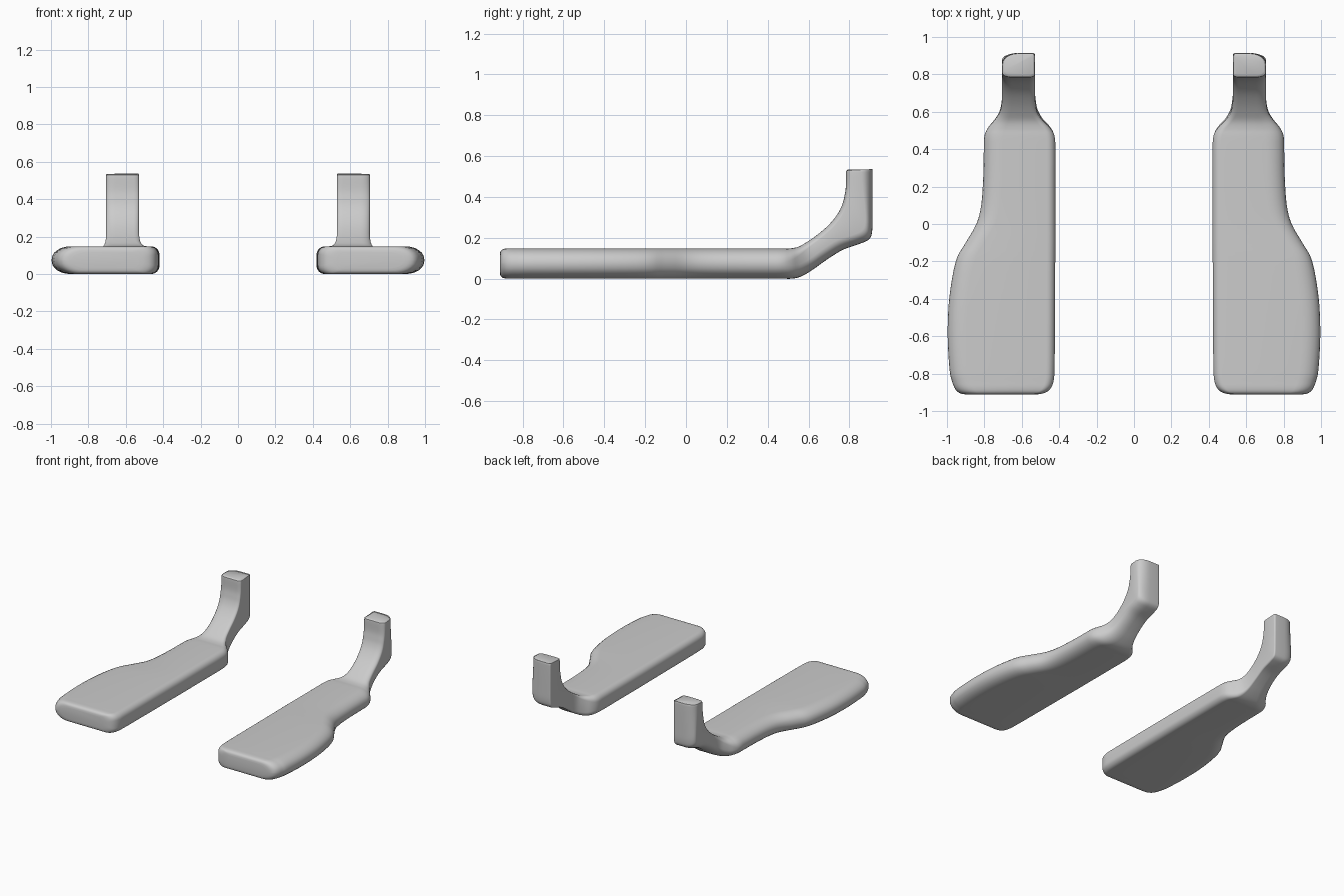
import bpy, bmesh, math
from mathutils import Vector

if "Cube" in bpy.data.objects:
    bpy.data.objects.remove(bpy.data.objects["Cube"])

H = 0.148  # pad thickness

# Stations along the part: lower y,z / upper y,z / inner x / outer x
front = [(-0.912, 0.03, 0.53, 0.89), (-0.908, 0.014, 0.495, 0.92),
         (-0.897, 0.004, 0.465, 0.943), (-0.875, 0, 0.443, 0.96)]
pad = [(-0.84, 0.43, 0.973), (-0.78, 0.425, 0.986), (-0.6, 0.423, 0.996),
       (-0.4, 0.422, 0.988), (-0.2, 0.421, 0.953), (-0.1, 0.42, 0.9),
       (0, 0.42, 0.843), (0.1, 0.42, 0.817), (0.25, 0.42, 0.806),
       (0.4, 0.42, 0.803), (0.47, 0.425, 0.8)]
neck = [(0.52, 0, 0.51, H, 0.447, 0.78), (0.565, 0.011, 0.55, 0.156, 0.488, 0.745),
        (0.62, 0.043, 0.59, 0.178, 0.517, 0.717), (0.69, 0.093, 0.645, 0.216, 0.528, 0.706),
        (0.77, 0.142, 0.7, 0.264, 0.53, 0.705), (0.85, 0.17, 0.742, 0.316, 0.53, 0.705),
        (0.898, 0.194, 0.765, 0.362, 0.53, 0.705), (0.912, 0.235, 0.776, 0.405, 0.53, 0.705),
        (0.914, 0.33, 0.783, 0.45, 0.53, 0.705), (0.914, 0.52, 0.784, 0.52, 0.53, 0.705),
        (0.911, 0.53, 0.787, 0.53, 0.533, 0.702), (0.903, 0.535, 0.795, 0.535, 0.54, 0.695)]
rows = [(y, g, y, H - g, a, b) for y, g, a, b in front]
rows += [(y, 0, y, H, a, b) for y, a, b in pad] + neck


def smooth_rows(rows, n=4):
    """Catmull-Rom interpolation between stations."""
    pts = [rows[0]] + rows + [rows[-1]]
    out = []
    for i in range(1, len(pts) - 2):
        for k in range(n):
            t = k / n
            out.append([0.5 * (2 * b + (c - a) * t + (2 * a - 5 * b + 4 * c - d) * t * t
                               + (3 * b - a - 3 * c + d) * t ** 3)
                        for a, b, c, d in zip(*pts[i - 1:i + 3])])
    return out + [rows[-1]]


def section(row, seg=6):
    """Rounded rectangle, softer on the outer side."""
    yb, zb, yt, zt, x0, x1 = row
    low, up = Vector((0, yb, zb)), Vector((0, yt, zt))
    d = up - low
    h, w = d.length, x1 - x0
    d.normalize()
    f = min(1, max(0, (w - 0.175) / 0.2))
    mix = lambda post, wide: post + (wide - post) * f
    # corner: x side, height side, x radius, height radius, start angle
    corners = [(1, 0, mix(0.09, 0.1), mix(0.055, 0.068), -90),
               (1, 1, mix(0.05, 0.1), mix(0.025, 0.068), 0),
               (0, 1, mix(0.03, 0.045), mix(0.015, 0.045), 90),
               (0, 0, mix(0.012, 0.045), mix(0.012, 0.045), 180)]
    ring = []
    for sx, sv, rx, rv, start in corners:
        rx, rv = min(rx, w * 0.49), min(rv, h * 0.48)
        cx = x1 - rx if sx else x0 + rx
        cv = h - rv if sv else rv
        for k in range(seg + 1):
            a = math.radians(start + 90 * k / seg)
            p = low + d * (cv + rv * math.sin(a))
            p.x = cx + rx * math.cos(a)
            ring.append(p)
    return ring


# Loft the pad, curved neck and upright post as one skin
bm = bmesh.new()
rings = [[bm.verts.new(p) for p in section(r)] for r in smooth_rows(rows)]
for a, b in zip(rings, rings[1:]):
    for i in range(len(a)):
        j = (i + 1) % len(a)
        bm.faces.new((a[i], a[j], b[j], b[i]))
bm.faces.new(rings[0])
bm.faces.new(rings[-1])
bmesh.ops.recalc_face_normals(bm, faces=bm.faces)
mesh = bpy.data.meshes.new("curved_pads")
bm.to_mesh(mesh)
bm.free()
pads = bpy.data.objects.new("curved_pads", mesh)
bpy.context.collection.objects.link(pads)

# Smooth shading, then mirror to the other side
bpy.context.view_layer.objects.active = pads
pads.select_set(True)
bpy.ops.object.shade_smooth_by_angle(angle=math.radians(40))
pads.modifiers.new("mirror", 'MIRROR').use_axis[0] = True
